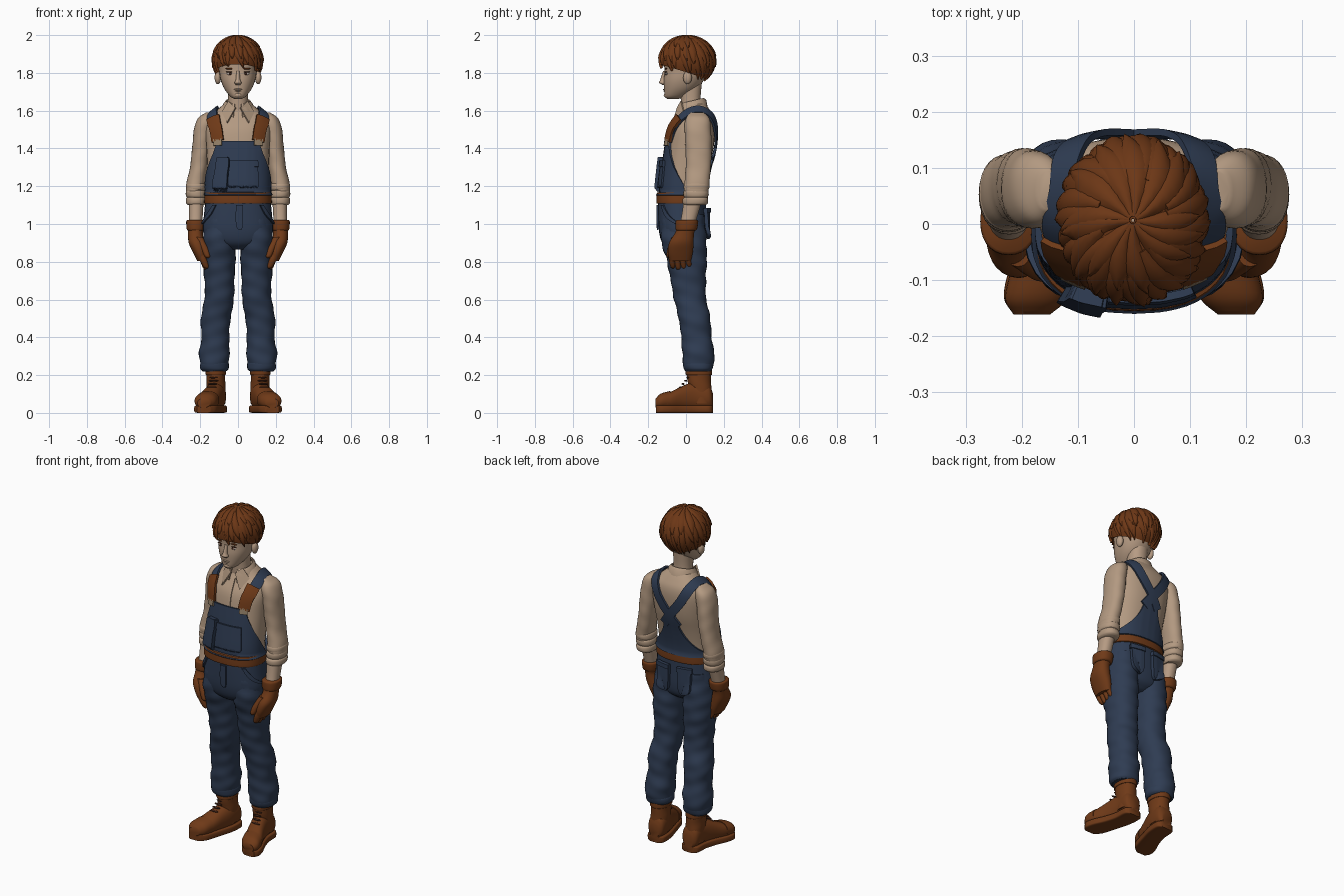
import bpy, bmesh, math, random
from math import sin, cos, pi, radians
from mathutils import Vector
from mathutils.bvhtree import BVHTree

random.seed(4)
if "Cube" in bpy.data.objects:
    bpy.data.objects.remove(bpy.data.objects["Cube"], do_unlink=True)


def material(name, *rgb):
    m = bpy.data.materials.new(name)
    m.use_nodes = True
    m.diffuse_color = (*rgb, 1)
    bsdf = next(n for n in m.node_tree.nodes if n.type == 'BSDF_PRINCIPLED')
    bsdf.inputs["Base Color"].default_value = (*rgb, 1)
    return m


SKIN = material("skin", .47, .33, .23)
SHIRT = material("tan shirt", .45, .32, .22)
DENIM = material("blue denim", .028, .045, .085)
HAIR = material("brown hair", .15, .038, .008)
LEATHER = material("brown leather", .16, .042, .009)
DARK = material("dark brown", .05, .016, .008)
WHITE = material("eye white", .55, .45, .38)
METAL = material("buckle metal", .3, .22, .14)


def make(name, verts, faces, mat, mirror=False, thick=0, angle=45):
    """Mesh object with optional thickness and left/right mirroring."""
    me = bpy.data.meshes.new(name)
    me.from_pydata([tuple(v) for v in verts], [], faces)
    bm = bmesh.new()
    bm.from_mesh(me)
    bmesh.ops.recalc_face_normals(bm, faces=bm.faces)
    bm.to_mesh(me)
    bm.free()
    me.materials.append(mat)
    ob = bpy.data.objects.new(name, me)
    bpy.context.collection.objects.link(ob)
    bpy.ops.object.select_all(action='DESELECT')
    ob.select_set(True)
    bpy.context.view_layer.objects.active = ob
    if thick:
        mod = ob.modifiers.new("thickness", 'SOLIDIFY')
        mod.thickness, mod.offset = thick, 0
        bpy.ops.object.modifier_apply(modifier=mod.name)
    bpy.ops.object.shade_smooth_by_angle(angle=radians(angle))
    if mirror:
        mod = ob.modifiers.new("mirror", 'MIRROR')
        mod.use_mirror_merge = False
    return ob


def curve(keys, sub):
    """Catmull-Rom through tuples of any length."""
    k = [Vector(p) for p in keys]
    k = [k[0] * 2 - k[1]] + k + [k[-1] * 2 - k[-2]]
    out = []
    for a, b, c, d in zip(k, k[1:], k[2:], k[3:]):
        for i in range(sub):
            t = i / sub
            out.append((b * 2 + (c - a) * t + (a * 2 - b * 5 + c * 4 - d) * t * t
                        + (b * 3 - a - c * 3 + d) * t ** 3) / 2)
    return out + [k[-2]]


def quads(rows, closed, start=0):
    n = len(rows[0])
    return [tuple(start + r * n + c for r, c in ((i, j), (i, (j + 1) % n), (i + 1, (j + 1) % n), (i + 1, j)))
            for i in range(len(rows) - 1) for j in range(n if closed else n - 1)]


def loft(name, keys, mat, flat='z', power=2.2, sub=4, folds=0, mirror=False, n=28):
    """Skin through rings (x, y, z, half width, half depth)."""
    rows = []
    for x, y, z, w, d in curve(keys, sub):
        ring = []
        for j in range(n):
            a = 2 * pi * j / n
            s, c = (math.copysign(abs(f) ** (2 / power), f) for f in (sin(a), -cos(a)))
            k = 1 + folds * (sin(2 * a + 75 * z) + .6 * sin(3 * a - 48 * z))
            ring.append(Vector((x + w * s * k, y + d * c * k, z) if flat == 'z' else (x + w * s, y, z + d * c)))
        rows.append(ring)
    verts, faces = sum(rows, []), quads(rows, True)
    caps = [tuple(range(n)), tuple(range(len(verts) - n, len(verts)))]
    make(name, verts, faces + caps, mat, mirror)
    return verts, faces


def ball(name, loc, size, mat, mirror=False):
    bm = bmesh.new()
    bmesh.ops.create_uvsphere(bm, u_segments=16, v_segments=10, radius=1)
    verts = [Vector(loc) + Vector(a * b for a, b in zip(v.co, size)) for v in bm.verts]
    faces = [tuple(v.index for v in f.verts) for f in bm.faces]
    bm.free()
    return make(name, verts, faces, mat, mirror)


# Body: torso, hips and trouser legs
body = [
    loft("shirt_torso", [(0, -.015, 1.1, .162, .115), (0, -.012, 1.2, .162, .115), (0, .003, 1.3, .163, .118),
         (0, .022, 1.4, .168, .123), (0, .036, 1.5, .174, .118), (0, .05, 1.56, .16, .098),
         (0, .052, 1.6, .115, .076), (0, .045, 1.635, .075, .06)], SHIRT, power=2.4),
    loft("trouser_hips", [(0, -.015, .865, .05, .07), (0, -.015, .9, .15, .11), (0, -.018, .96, .185, .125),
         (0, -.02, 1.05, .18, .127), (0, -.02, 1.16, .168, .127)], DENIM, power=2.4),
    loft("trouser_legs", [(.125, .065, .22, .061, .066), (.126, .065, .25, .073, .079), (.125, .065, .32, .081, .085),
         (.12, .055, .4, .073, .08), (.118, .045, .5, .079, .084), (.1, .022, .6, .078, .085),
         (.098, .012, .7, .079, .093), (.1, .005, .8, .086, .105), (.098, -.012, .92, .089, .12),
         (.09, -.015, 1.05, .08, .11)], DENIM, sub=8, folds=.022, mirror=True)]
bverts, bfaces = [], []
for v, f in body:
    bfaces += [tuple(i + len(bverts) for i in q) for q in f]
    bverts += v
TREE = BVHTree.FromPolygons(bverts, bfaces)


def wrap(deg, z, off):
    """Point on the body at an angle from the front, pushed out by off."""
    d = Vector((sin(radians(deg)), -cos(radians(deg)), 0))
    hit, nor = TREE.ray_cast(Vector((0, .01, z)) + d, -d)[:2]
    return (hit or Vector((0, .01, z)) + d * .12) + (nor or d) * off


def patch(name, spans, off, thick, mat, mirror=False, n=20):
    """Cloth panel over the body from spans (height, first angle, last angle)."""
    rows = [[wrap(a + (b - a) * j / n, z, off) for j in range(n + 1)] for z, a, b in curve(spans, 4)]
    make(name, sum(rows, []), quads(rows, False), mat, mirror, thick)


def ribbon(name, path, width, off, thick, mat, mirror=True):
    """Strap laid over the body along a rough path."""
    pts, rows = curve(path, 6), []
    for i, p in enumerate(pts):
        tangent = pts[min(i + 1, len(pts) - 1)] - pts[max(i - 1, 0)]
        side = tangent.cross(TREE.find_nearest(p)[1]).normalized()
        row = []
        for w in (-.5, -.2, .2, .5):
            hit, nor = TREE.find_nearest(p + side * w * width)[:2]
            row.append(hit + nor * off)
        rows.append(row)
    make(name, sum(rows, []), quads(rows, False), mat, mirror, thick)


# Overalls: bib, back panel, straps, pockets, belt
patch("bib", [(1.15, -95, 95), (1.22, -80, 80), (1.3, -66, 66), (1.38, -55, 55), (1.435, -51, 51)], .009, .012, DENIM, n=36)
patch("bib_hem", [(1.41, -52, 52), (1.437, -51, 51)], .014, .012, DENIM)
patch("back_panel", [(1.15, 85, 275), (1.22, 122, 238), (1.3, 150, 210), (1.37, 163, 197), (1.42, 171, 189)],
      .009, .012, DENIM, n=36)
ribbon("shoulder_straps", [(.112, -.1, 1.44), (.122, -.06, 1.51), (.128, 0, 1.57), (.122, .06, 1.6), (.108, .125, 1.57),
       (.065, .15, 1.49), (.005, .15, 1.41), (-.045, .14, 1.34)], .052, .012, .012, DENIM)
ribbon("strap_leathers", [(.108, -.1, 1.44), (.116, -.08, 1.5), (.126, -.03, 1.56)], .068, .022, .014, LEATHER)
ribbon("strap_loops", [(.106, -.1, 1.415), (.108, -.1, 1.45)], .045, .024, .01, METAL)
patch("bib_pouch", [(1.185, -42, -23), (1.2, -45, -21), (1.33, -44, -21), (1.35, -42, -23)], .026, .036, DENIM)
patch("bib_pocket", [(1.195, -18, 38), (1.21, -20, 41), (1.33, -20, 41)], .018, .014, DENIM)
patch("bib_pocket_flap", [(1.3, -20, 42), (1.335, -20, 42)], .024, .014, DENIM)
patch("back_pockets", [(.925, 152, 143), (.955, 161, 132), (1.08, 164, 127)], .012, .02, DENIM, True)
patch("back_pocket_hems", [(1.06, 165, 126), (1.085, 165, 126)], .018, .02, DENIM, True)
patch("side_pocket_hems", [(1.0, 70, 78), (1.04, 52, 61), (1.1, 40, 46)], .004, .012, DENIM, True)
patch("fly", [(.97, 1, 7), (1.0, -4, 9), (1.1, -4, 9)], .004, .012, DENIM)
loft("belt", [(0, -.02, 1.108, .176, .134), (0, -.02, 1.115, .179, .137), (0, -.02, 1.162, .176, .135),
     (0, -.02, 1.168, .172, .131)], LEATHER, power=2.4, n=40)
loft("trouser_cuffs", [(.125, .065, .222, .064, .069), (.125, .065, .235, .074, .078), (.125, .065, .262, .076, .08),
     (.125, .065, .275, .068, .072)], DENIM, folds=.02, mirror=True)

# Shirt: sleeves, rolled cuffs, collar, placket
loft("sleeves", [(.222, .05, 1.12, .046, .058), (.227, .056, 1.2, .048, .066), (.208, .065, 1.3, .046, .066),
     (.195, .066, 1.4, .048, .069), (.184, .062, 1.5, .049, .07), (.168, .062, 1.56, .044, .062),
     (.15, .06, 1.59, .02, .035)], SHIRT, sub=6, folds=.012, mirror=True)
for i in range(3):
    z = 1.1 + i * .038
    loft(f"sleeve_roll_{i}", [(.222, .048 + i * .003, z, .044, .056), (.223, .049 + i * .003, z + .01, .052, .066),
         (.224, .05 + i * .003, z + .032, .052, .067), (.224, .05 + i * .003, z + .042, .045, .058)],
         SHIRT, folds=.01, mirror=True)
patch("shirt_placket", [(1.42, -8, 8), (1.5, -9, 9), (1.58, -10, 10)], .002, .008, SHIRT)
collar = [[Vector((r * sin(a), .03 - d * cos(a), z - drop * (1 + cos(a)) / 2)) for a in
           (radians(15 + 330 * j / 24) for j in range(25))]
          for r, d, z, drop in ((.062, .062, 1.665, .03), (.074, .074, 1.655, .04), (.094, .084, 1.605, .04))]
make("collar", sum(collar, []), quads(collar, False), SHIRT, thick=.007)
make("collar_points", [(.012, -.045, 1.615), (.05, -.025, 1.65), (.085, -.01, 1.59), (.057, -.068, 1.535)],
     [(0, 1, 2, 3)], SHIRT, True, .009)
ball("shirt_buttons", (0, -.072, 1.5), (.007, .006, .007), METAL)

# Forearms and gloves
loft("forearms", [(.226, .0, .97, .034, .04), (.223, .018, 1.04, .036, .042), (.221, .04, 1.14, .04, .05)], SKIN, mirror=True)
loft("gloves", [(.19, -.03, .805, .026, .056), (.203, -.03, .85, .036, .066), (.218, -.025, .9, .043, .065),
     (.225, -.01, .945, .039, .052), (.224, -.002, .97, .041, .05), (.223, .004, 1.01, .047, .055)], LEATHER, mirror=True)
loft("glove_cuffs", [(.224, .0, .965, .042, .051), (.224, .002, .975, .048, .057), (.223, .005, 1.012, .051, .06),
     (.223, .005, 1.02, .046, .055)], LEATHER, mirror=True)
for i in range(4):
    y, tip = -.075 + i * .029, .755 + abs(i - 1.3) * .008
    loft(f"glove_finger_{i}", [(.166, y + .006, tip, .006, .006), (.17, y + .005, tip + .01, .015, .013),
         (.184, y, .81, .019, .016), (.205, y, .86, .02, .017)], LEATHER, mirror=True, n=12)
loft("glove_thumbs", [(.16, -.088, .82, .007, .007), (.163, -.087, .833, .016, .016), (.178, -.077, .875, .02, .019),
     (.207, -.05, .93, .022, .026)], LEATHER, mirror=True, n=14)

# Boots: shaft, foot, sole, heel, laces
loft("boot_shafts", [(.117, .08, .05, .05, .058), (.116, .075, .13, .05, .06), (.117, .069, .18, .049, .063),
     (.118, .068, .25, .049, .066)], LEATHER, folds=.012, mirror=True)
loft("boot_collars", [(.118, .068, .2, .051, .067), (.118, .068, .207, .054, .07), (.118, .068, .235, .053, .069)], LEATHER, mirror=True)
FOOT = [(.113, .142, .065, .03, .04), (.114, .12, .085, .05, .065), (.118, .05, .09, .051, .075),
        (.138, -.02, .08, .052, .062), (.16, -.08, .066, .057, .046), (.174, -.13, .06, .053, .038),
        (.182, -.158, .05, .03, .022)]
loft("boot_feet", FOOT, LEATHER, flat='y', power=2.3, mirror=True)
loft("boot_soles", [(x, y, .02, w + .005, .02) for x, y, z, w, d in FOOT], LEATHER, flat='y', power=6, mirror=True)
loft("boot_toe_caps", [(x, y - .003, z + .002, w + .003, d + .002) for x, y, z, w, d in FOOT[4:]], LEATHER, flat='y', mirror=True)
for i in range(5):
    ball(f"boot_lace_{i}", (.14 - i * .005, -.028 + i * .013, .136 + i * .017), (.026, .008, .005), DARK, True)

# Head, neck and face
loft("neck", [(0, .035, 1.58, .06, .058), (0, .025, 1.65, .052, .052), (0, .025, 1.76, .055, .06)], SKIN)
loft("head", [(0, -.07, 1.662, .018, .03), (0, -.058, 1.676, .042, .054), (0, -.03, 1.715, .072, .086),
     (0, -.012, 1.76, .091, .106), (0, .003, 1.81, .1, .117), (0, .008, 1.86, .106, .123),
     (0, .008, 1.92, .09, .105), (0, .008, 1.96, .05, .06)], SKIN)
loft("nose", [(0, -.112, 1.736, .012, .012), (0, -.122, 1.748, .019, .02), (0, -.119, 1.765, .012, .017),
     (0, -.109, 1.81, .008, .012)], SKIN, n=14)
ball("lips", (0, -.113, 1.712), (.022, .008, .005), SKIN)
ball("lower_lip", (0, -.111, 1.703), (.016, .008, .004), SKIN)
ball("chin", (0, -.098, 1.682), (.024, .02, .015), SKIN)
ball("ears", (.107, .008, 1.775), (.017, .023, .035), SKIN, True)
ball("eyes", (.042, -.103, 1.796), (.018, .007, .008), WHITE, True)
ball("irises", (.041, -.108, 1.796), (.007, .004, .007), DARK, True)
ball("eyelids", (.043, -.105, 1.805), (.021, .006, .003), DARK, True)
ball("eyebrows", (.045, -.106, 1.822), (.024, .006, .004), HAIR, True)


# Hair: a cap with overlapping layers of pointed locks
def scalp(az, t, r):
    return Vector((-.002 + .13 * r * sin(t) * sin(az), .006 - .146 * r * sin(t) * cos(az), 1.862 + .13 * r * cos(t)))


def hairline(az):
    return radians(121 - 20 * cos(az))


cap = [[scalp(2 * pi * j / 40, max(i / 12, .01) * (hairline(2 * pi * j / 40) - .06), .98) for j in range(40)] for i in range(13)]
verts, faces = sum(cap, []), quads(cap, True)
for count, t0, t1, base in ((26, .42, 1.0, .99), (19, .22, .78, 1.01), (13, .02, .52, 1.025)):
    for k in range(count):
        az0 = 2 * pi * (k + random.uniform(-.25, .25)) / count
        end, swirl, rows = t1 + random.uniform(-.06, .06), random.uniform(.1, .5), []
        for i in range(9):
            s = i / 8
            az = az0 + swirl * s
            t = (t0 + (end - t0) * s) * hairline(az)
            w = 4.2 / count * (sin(pi * (.25 + .74 * s)) ** .8) * max(sin(t), .25) * .13
            tangent = Vector((cos(az), sin(az), 0))
            p, edge = scalp(az, t, base + .035 + .015 * s), scalp(az, t, base - .035)
            rows.append([edge - tangent * w, (edge + p) / 2 + (p - edge) * .3 - tangent * w * .5, p,
                         (edge + p) / 2 + (p - edge) * .3 + tangent * w * .5, edge + tangent * w])
        faces += quads(rows, False, len(verts))
        verts += sum(rows, [])
make("hair", verts, faces, HAIR, thick=.004, angle=50)
